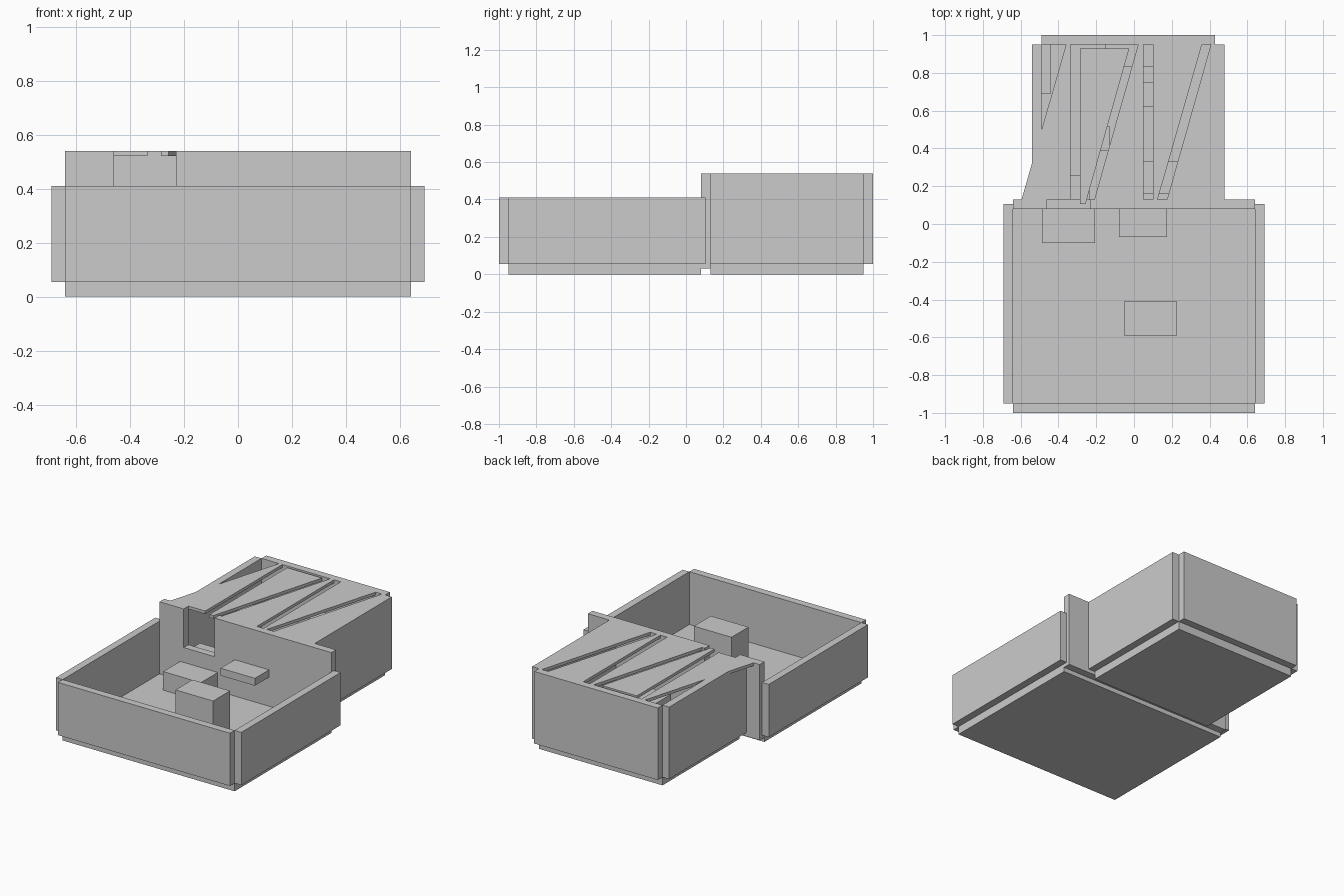
import bpy, bmesh

if "Cube" in bpy.data.objects:
    bpy.data.objects.remove(bpy.data.objects["Cube"])


def prism(name, pts, z0, z1):
    """Extrude a flat XY outline from z0 to z1."""
    bm = bmesh.new()
    face = bm.faces.new([bm.verts.new((x, y, z0)) for x, y in pts])
    out = bmesh.ops.extrude_face_region(bm, geom=[face])
    top = [v for v in out["geom"] if isinstance(v, bmesh.types.BMVert)]
    bmesh.ops.translate(bm, verts=top, vec=(0, 0, z1 - z0))
    bmesh.ops.recalc_face_normals(bm, faces=bm.faces)
    mesh = bpy.data.meshes.new(name)
    bm.to_mesh(mesh)
    bm.free()
    obj = bpy.data.objects.new(name, mesh)
    bpy.context.collection.objects.link(obj)
    return obj


def box(name, x0, x1, y0, y1, z0, z1):
    return prism(name, [(x0, y0), (x1, y0), (x1, y1), (x0, y1)], z0, z1)


FLOOR, LOW, HIGH = 0.055, 0.41, 0.54

# Front open room
box("front_floor", -0.64, 0.64, -0.95, 0.08, 0, FLOOR)
box("front_wall", -0.64, 0.64, -1.0, -0.95, FLOOR, LOW)
for side, x in (("left", -0.69), ("right", 0.64)):
    box(f"front_{side}_wall", x, x + 0.05, -0.95, 0.105, FLOOR, LOW)

# Dividing wall with a tall notch: an outline in XZ, stood upright
outline = [(-0.64, 0.03), (0.64, 0.03), (0.64, HIGH), (-0.23, HIGH),
           (-0.23, 0.28), (-0.46, 0.28), (-0.46, HIGH), (-0.64, HIGH)]
wall = prism("dividing_wall", outline, -0.13, -0.08)
for v in wall.data.vertices:
    x, y, z = v.co
    v.co = (x, -z, y)

# Rear roofed room
box("rear_floor", -0.49, 0.43, 0.13, 0.95, 0, FLOOR)
box("rear_wall", -0.49, 0.43, 0.95, 1.0, FLOOR, HIGH)
for side, x in (("left", -0.54), ("right", 0.43)):
    box(f"rear_{side}_wall", x, x + 0.05, 0.13, 0.95, FLOOR, HIGH)

# Tapered roof planks, alternating direction, with slots between them
# (front left, front right, rear left, rear right, front y, rear y)
planks = [(-0.595, -0.335, -0.36, -0.335, 0.13, 0.95),
          (-0.285, -0.257, -0.285, -0.025, 0.105, 0.93),
          (-0.21, 0.05, 0.022, 0.05, 0.13, 0.95),
          (0.10, 0.125, 0.10, 0.36, 0.13, 0.95),
          (0.175, 0.432, 0.407, 0.432, 0.13, 0.95)]
for i, (fl, fr, rl, rr, y0, y1) in enumerate(planks):
    prism(f"roof_plank_{i + 1}", [(fl, y0), (fr, y0), (rr, y1), (rl, y1)], 0.52, HIGH)

# Blocks in the front room
box("front_step", -0.487, -0.207, -0.10, 0.08, FLOOR, 0.18)
box("wall_shelf", -0.08, 0.175, -0.07, 0.08, 0.25, 0.30)
box("centre_block", -0.052, 0.228, -0.59, -0.41, FLOOR, 0.36)

# Blocks in the rear room, glimpsed through the roof slots
box("rear_step", -0.465, -0.235, 0.13, 0.26, FLOOR, 0.24)
box("rear_seat", 0.0, 0.30, 0.16, 0.33, FLOOR, 0.18)
box("rear_stool", 0.0, 0.20, 0.62, 0.75, FLOOR, 0.18)
box("rear_shelf", -0.15, 0.20, 0.83, 0.95, 0.25, 0.30)
box("rear_block", -0.28, -0.13, 0.39, 0.52, FLOOR, 0.18)
box("side_shelf", -0.49, -0.44, 0.69, 0.95, 0.25, 0.30)
